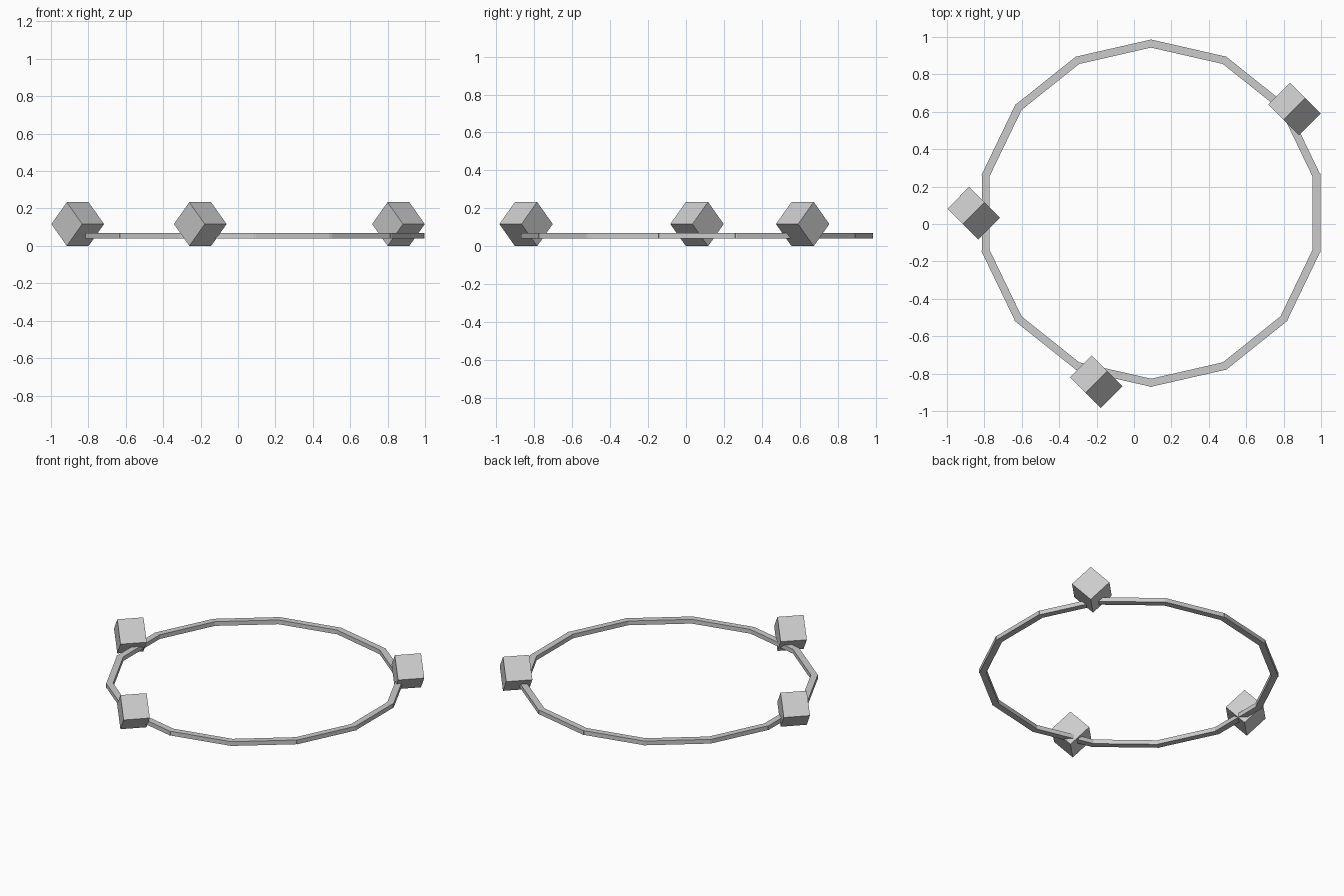
import bpy
from math import cos, sin, tan, pi, radians
from mathutils import Matrix

cube = bpy.data.objects.get("Cube")
if cube:
    bpy.data.objects.remove(cube, do_unlink=True)

grey = bpy.data.materials.new("plain grey")
grey.use_nodes = True
colour = (0.6, 0.6, 0.6, 1)
grey.diffuse_color = colour
grey.node_tree.nodes["Principled BSDF"].inputs["Base Color"].default_value = colour

CENTRE = (0.091, 0.058)


def add_box(name, location, size, rotation):
    """Box of the given size, turned by a rotation matrix."""
    bpy.ops.mesh.primitive_cube_add(size=1)
    ob = bpy.context.object
    ob.name = name
    ob.matrix_world = (Matrix.Translation(location) @ rotation
                       @ Matrix.Diagonal((*size, 1)))
    ob.data.materials.append(grey)
    return ob


def on_circle(radius, angle, z):
    return (CENTRE[0] + radius * cos(angle), CENTRE[1] + radius * sin(angle), z)


# Ring of straight bars, slightly overlapping at the corners
SIDES = 14
OUTER, WIDTH, HEIGHT = 0.905, 0.042, 0.029
length = 2 * OUTER * tan(pi / SIDES) + 0.01
for i in range(SIDES):
    a = 2 * pi * i / SIDES
    add_box(f"ring_bar_{i + 1}", on_circle(OUTER - WIDTH / 2, a, 0.054),
            (WIDTH, length, HEIGHT), Matrix.Rotation(a, 4, 'Z'))

# Three blocks standing on an edge, all turned the same way
BLOCK = 0.165
tilt = Matrix.Rotation(pi / 4, 4, 'Z') @ Matrix.Rotation(pi / 4, 4, 'X')
for name, degrees in (("left_block", 36), ("right_block", 180), ("front_block", 252)):
    add_box(name, on_circle(0.948, radians(degrees), BLOCK / 2 ** 0.5),
            (BLOCK, BLOCK, BLOCK), tilt)
